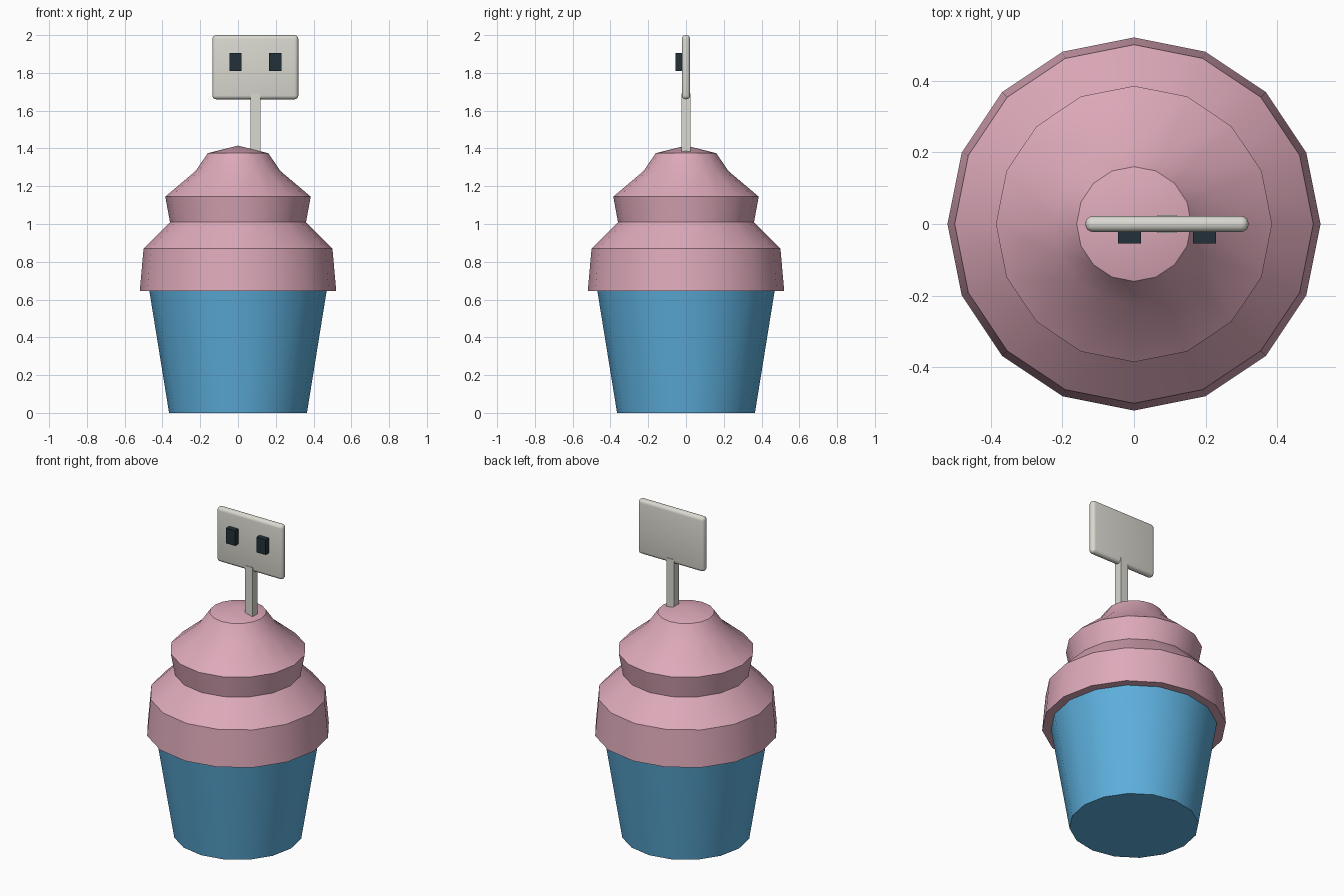
import bpy
import bmesh
import math

old = bpy.data.objects.get("Cube")
if old:
    bpy.data.objects.remove(old, do_unlink=True)


def material(name, r, g, b):
    mat = bpy.data.materials.new(name)
    mat.use_nodes = True
    mat.diffuse_color = (r, g, b, 1)
    mat.node_tree.nodes["Principled BSDF"].inputs["Base Color"].default_value = (r, g, b, 1)
    return mat


pink = material("pink_frosting", 0.73, 0.40, 0.49)
blue = material("blue_wrapper", 0.11, 0.43, 0.72)
grey = material("warm_light_grey", 0.70, 0.69, 0.63)
dark = material("dark_slate", 0.016, 0.03, 0.04)


def add_object(name, bm, mat, smooth=True):
    bmesh.ops.recalc_face_normals(bm, faces=bm.faces)
    mesh = bpy.data.meshes.new(name)
    bm.to_mesh(mesh)
    bm.free()
    mesh.materials.append(mat)
    obj = bpy.data.objects.new(name, mesh)
    bpy.context.collection.objects.link(obj)
    if smooth:
        bpy.ops.object.select_all(action="DESELECT")
        obj.select_set(True)
        bpy.context.view_layer.objects.active = obj
        bpy.ops.object.shade_smooth_by_angle(angle=math.radians(30))
    return obj


def lathe(name, profile, mat, sides=16):
    """Turn a (radius, height) profile about z; zero radius makes a tip."""
    bm = bmesh.new()
    rings = []
    for r, z in profile:
        count = sides if r else 1
        rings.append([bm.verts.new((r * math.cos(math.tau * i / sides),
                                    r * math.sin(math.tau * i / sides), z))
                      for i in range(count)])
    for low, high in zip(rings, rings[1:]):
        for i in range(sides):
            j = (i + 1) % sides
            top = [high[j], high[i]] if len(high) > 1 else [high[0]]
            bm.faces.new([low[i], low[j]] + top)
    for ring in (rings[0], rings[-1]):
        if len(ring) > 1:
            bm.faces.new(ring)
    return add_object(name, bm, mat)


def box(name, center, size, mat, bevel=0):
    bm = bmesh.new()
    bmesh.ops.create_cube(bm, size=1)
    for v in bm.verts:
        v.co = [c + s * p for c, s, p in zip(center, size, v.co)]
    if bevel:
        bmesh.ops.bevel(bm, geom=bm.edges[:], offset=bevel, segments=4,
                        profile=0.5, affect="EDGES")
    return add_object(name, bm, mat, smooth=bevel > 0)


# Cake base and swirled topping
lathe("wrapper", [(0.365, 0), (0.47, 0.65)], blue)
lathe("frosting", [(0.52, 0.645), (0.50, 0.87), (0.36, 1.01), (0.385, 1.145),
                   (0.225, 1.28), (0.16, 1.375), (0, 1.415)], pink)

# Sign on a stick, set a little to one side
SIGN_X = 0.092
box("stick", (SIGN_X, 0, 1.49), (0.052, 0.05, 0.4), grey)
box("sign_board", (SIGN_X, 0, 1.83), (0.455, 0.044, 0.34), grey, bevel=0.0205)

# Square eyes on the front of the sign
for side, label in ((-1, "right"), (1, "left")):
    box(label + "_eye", (SIGN_X + side * 0.105, -0.035, 1.857),
        (0.064, 0.04, 0.094), dark)
